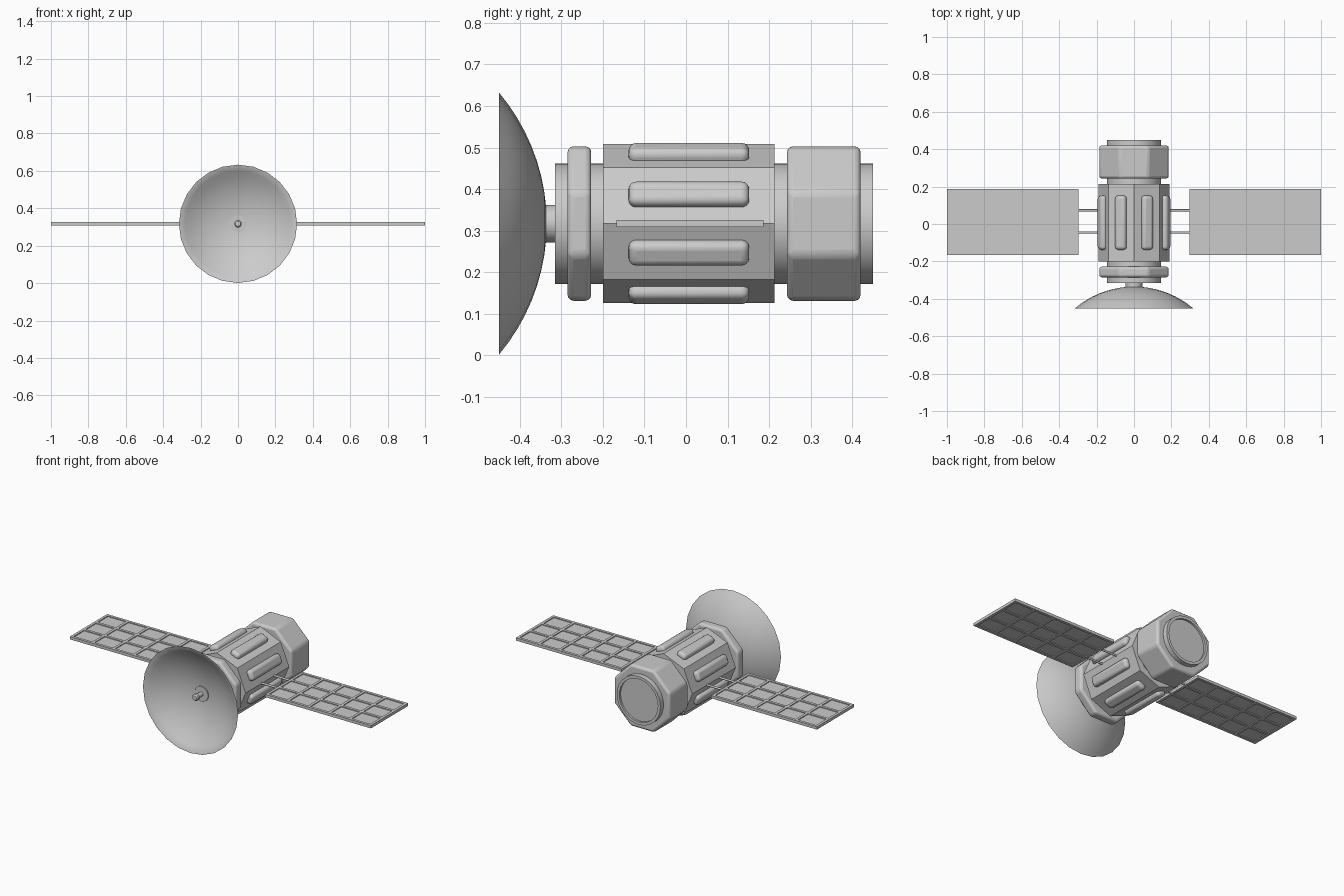
import bpy, bmesh, math
from mathutils import Matrix, Vector

if "Cube" in bpy.data.objects:
    bpy.data.objects.remove(bpy.data.objects["Cube"])

CZ = 0.317  # height of the main axis, which runs along y


def finish(bm, name, bevel=0, segments=3, smooth=None):
    bmesh.ops.recalc_face_normals(bm, faces=bm.faces)
    me = bpy.data.meshes.new(name)
    bm.to_mesh(me)
    bm.free()
    ob = bpy.data.objects.new(name, me)
    bpy.context.collection.objects.link(ob)
    if bevel:
        m = ob.modifiers.new("bevel", 'BEVEL')
        m.width, m.segments, m.limit_method = bevel, segments, 'ANGLE'
        m.angle_limit = math.radians(25)
    if smooth:
        bpy.context.view_layer.objects.active = ob
        ob.select_set(True)
        bpy.ops.object.shade_smooth_by_angle(angle=math.radians(smooth))
        ob.select_set(False)
    return ob


def lathe(name, profile, sides, phase=0.0, **kw):
    """Revolve (radius, y) points around the main axis."""
    bm = bmesh.new()
    rings = []
    for r, y in profile:
        if r == 0:
            rings.append([bm.verts.new((0, y, CZ))] * sides)
            continue
        angles = [phase + 2 * math.pi * i / sides for i in range(sides)]
        rings.append([bm.verts.new((r * math.cos(a), y, CZ + r * math.sin(a))) for a in angles])
    for a, b in zip(rings, rings[1:]):
        for i in range(sides):
            j = (i + 1) % sides
            bm.faces.new(list(dict.fromkeys((a[i], a[j], b[j], b[i]))))
    return finish(bm, name, **kw)


def add_box(bm, center, size):
    bmesh.ops.create_cube(bm, size=1, matrix=Matrix.Translation(center) @ Matrix.Diagonal((*size, 1)))


# central core with recessed rear cap
lathe("core", [(0, -0.315), (0.145, -0.315), (0.145, 0.45), (0.128, 0.45),
               (0.128, 0.438), (0, 0.438)], 32, smooth=30)

# octagonal main body
lathe("main_body", [(0, -0.2), (0.191, -0.2), (0.191, 0.213), (0, 0.213)], 8)

# rounded octagonal collars, flats facing up and sideways
for name, y0, y1 in (("front_collar", -0.285, -0.228), ("rear_housing", 0.243, 0.42)):
    lathe(name, [(0, y0), (0.201, y0), (0.201, y1), (0, y1)], 8, math.pi / 8,
          bevel=0.014, smooth=30)

# rounded pads on the eight body faces
for k in range(8):
    a = math.pi / 8 + k * math.pi / 4
    bm = bmesh.new()
    add_box(bm, (0.182, 0.007, 0), (0.042, 0.29, 0.062))
    bm.transform(Matrix.Translation((0, 0, CZ)) @ Matrix.Rotation(-a, 4, 'Y'))
    finish(bm, f"body_pad_{k + 1}", bevel=0.018, segments=4, smooth=30)

# thin spherical dish
R = 0.49
edge = math.asin(0.316 / R)
arc = [edge * i / 9 for i in range(10)]
outer = [(R * math.sin(t), -0.335 - R * (1 - math.cos(t))) for t in arc]
inner = [((R - 0.005) * math.sin(t), -0.340 - (R - 0.005) * (1 - math.cos(t))) for t in arc]
inner[-1] = (0.312, -0.45)
lathe("dish", outer + inner[::-1], 24, smooth=40)

# dish mount, feed collar and feed horn
lathe("dish_mount", [(0, -0.31), (0.045, -0.31), (0.045, -0.349), (0, -0.349)], 24, smooth=30)
lathe("dish_feed", [(0, -0.34), (0.013, -0.34), (0.013, -0.385), (0.02, -0.39),
                    (0.02, -0.405), (0.014, -0.413), (0, -0.415)], 16, smooth=30)

# solar wings: cell sheet, raised grid frame, struts
X0, X1, Y0, Y1 = 0.297, 1.0, -0.167, 0.186
COLS, ROWS, BAR, THICK = 5, 3, 0.016, 0.017
xm, ym = (X0 + X1) / 2, (Y0 + Y1) / 2
for side, s in (("left", -1), ("right", 1)):
    bm = bmesh.new()
    add_box(bm, (s * xm, ym, CZ), (X1 - X0 - 0.01, Y1 - Y0 - 0.01, 0.007))
    finish(bm, side + "_solar_cells")
    bm = bmesh.new()
    for i in range(COLS + 1):
        x = X0 + BAR / 2 + (X1 - X0 - BAR) * i / COLS
        add_box(bm, (s * x, ym, CZ), (BAR, Y1 - Y0, THICK))
    for j in range(ROWS + 1):
        y = Y0 + BAR / 2 + (Y1 - Y0 - BAR) * j / ROWS
        add_box(bm, (s * xm, y, CZ), (X1 - X0, BAR, THICK))
    finish(bm, side + "_solar_frame")
    bm = bmesh.new()
    for y in (-0.045, 0.073):
        bmesh.ops.create_cone(bm, cap_ends=True, segments=12, radius1=0.006, radius2=0.006,
                              depth=0.16, matrix=Matrix.Translation((s * 0.225, y, CZ))
                              @ Matrix.Rotation(math.pi / 2, 4, 'Y'))
    finish(bm, side + "_wing_struts", smooth=40)
